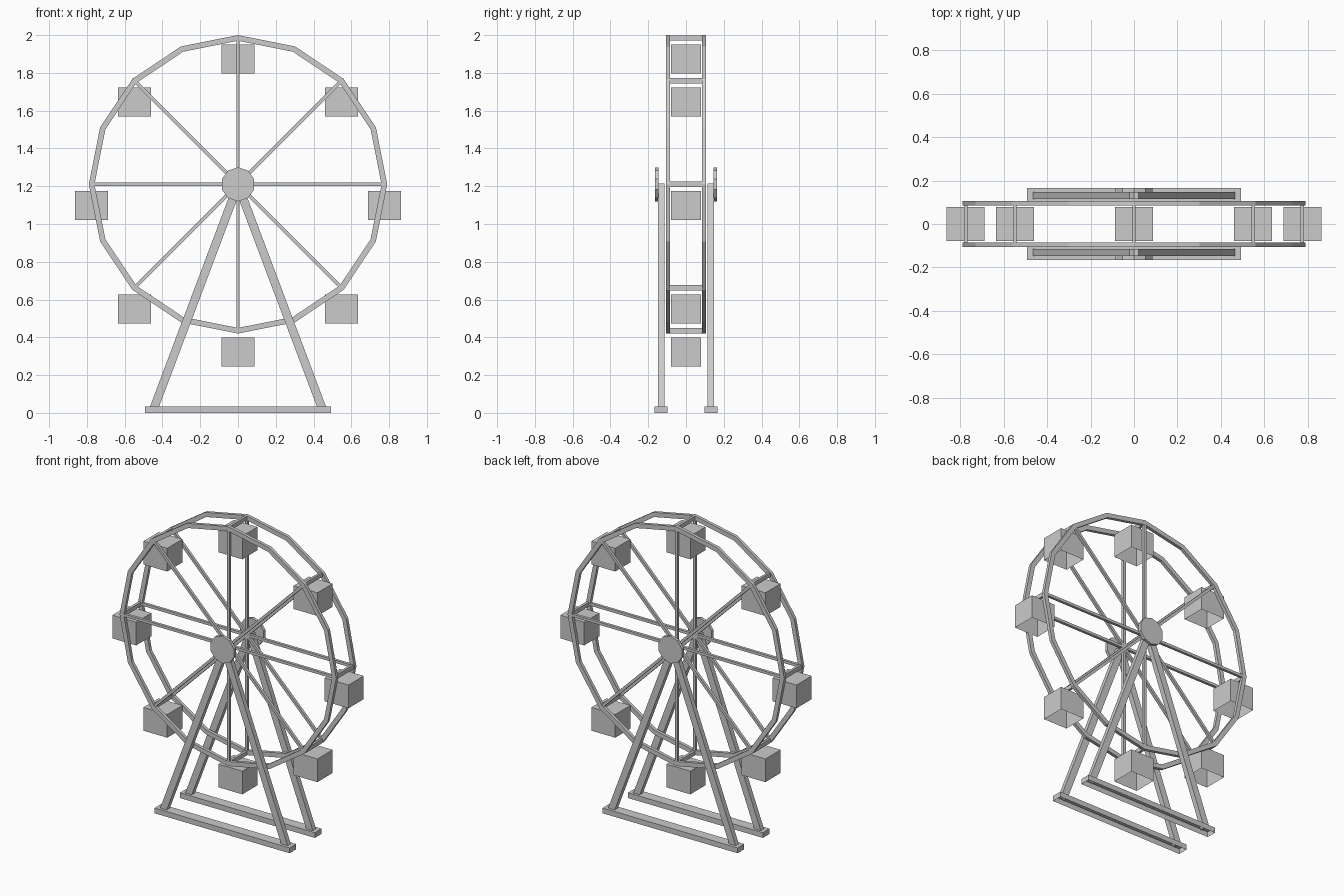
import bpy, bmesh, math
from mathutils import Vector, Matrix

if "Cube" in bpy.data.objects:
    bpy.data.objects.remove(bpy.data.objects["Cube"])

grey = bpy.data.materials.new("grey metal")
grey.diffuse_color = (0.6, 0.6, 0.6, 1)
grey.use_nodes = True
grey.node_tree.nodes["Principled BSDF"].inputs["Base Color"].default_value = grey.diffuse_color

HUB_Z = 1.21      # wheel centre height
R_OUT, R_IN = 0.79, 0.76
R_PIVOT = 0.775   # radius of crossbars and cabin pivots


def finish(name, bm):
    mesh = bpy.data.meshes.new(name)
    bm.to_mesh(mesh)
    bm.free()
    mesh.materials.append(grey)
    obj = bpy.data.objects.new(name, mesh)
    bpy.context.collection.objects.link(obj)
    return obj


def box(name, centre, size, open_bottom=False):
    bm = bmesh.new()
    bmesh.ops.create_cube(bm, size=1, matrix=Matrix.Translation(centre) @ Matrix.Diagonal((*size, 1)))
    if open_bottom:
        bm.normal_update()
        low = [f for f in bm.faces if f.normal.z < -0.9]
        bmesh.ops.delete(bm, geom=low, context='FACES_ONLY')
    return finish(name, bm)


def bar(name, a, b, width, depth):
    """Straight bar in the x-z plane from a to b, depth along y."""
    a, b = Vector(a), Vector(b)
    d = b - a
    turn = Matrix.Rotation(math.atan2(d.x, d.z), 4, 'Y')
    bm = bmesh.new()
    bmesh.ops.create_cube(bm, size=1, matrix=Matrix.Translation((a + b) / 2) @ turn
                          @ Matrix.Diagonal((width, depth, d.length, 1)))
    return finish(name, bm)


def rim(name, y, depth, sides=16):
    """Ring with a rectangular section."""
    bm = bmesh.new()
    rings = []
    for i in range(sides):
        t = 2 * math.pi * i / sides
        rings.append([bm.verts.new((r * math.cos(t), y + s * depth / 2, HUB_Z + r * math.sin(t)))
                      for r, s in ((R_IN, -1), (R_OUT, -1), (R_OUT, 1), (R_IN, 1))])
    for i in range(sides):
        p, q = rings[i], rings[(i + 1) % sides]
        for k in range(4):
            n = (k + 1) % 4
            bm.faces.new((p[k], p[n], q[n], q[k]))
    bmesh.ops.recalc_face_normals(bm, faces=bm.faces)
    return finish(name, bm)


def hub(name, y):
    bm = bmesh.new()
    bmesh.ops.create_cone(bm, cap_ends=True, segments=10, radius1=0.09, radius2=0.09, depth=0.02,
                          matrix=Matrix.Translation((0, y, HUB_Z)) @ Matrix.Rotation(math.pi / 2, 4, 'X')
                          @ Matrix.Rotation(math.pi / 2, 4, 'Z') @ Matrix.Rotation(math.pi / 2, 4, 'Z'))
    return finish(name, bm)


# Both sides: rim, spokes, hub, legs and ground rail
for side, s in (("front", -1), ("back", 1)):
    rim(side + "_rim", s * 0.095, 0.021)
    for i in range(4):
        t = math.pi * i / 4
        v = Vector((math.cos(t), 0, math.sin(t))) * 0.765
        c = Vector((0, s * 0.095, HUB_Z))
        bar(f"{side}_spoke_{i}", c - v, c + v, 0.018, 0.018)
    hub(side + "_hub", s * 0.155)
    for m in (-1, 1):
        bar(side + "_leg", (m * 0.445, s * 0.131, 0.025), (0, s * 0.131, 1.207), 0.045, 0.033)
    box(side + "_ground_rail", (0, s * 0.132, 0.0175), (0.985, 0.068, 0.035), True)

# Crossbars between the rims, each with a cabin hanging below
for i in range(8):
    t = math.pi * i / 4
    x, z = R_PIVOT * math.cos(t), HUB_Z + R_PIVOT * math.sin(t)
    box(f"crossbar_{i}", (x, 0, z), (0.016, 0.17, 0.028))
    box(f"cabin_{i}", (x, 0, z - 0.112), (0.174, 0.158, 0.153), True)
